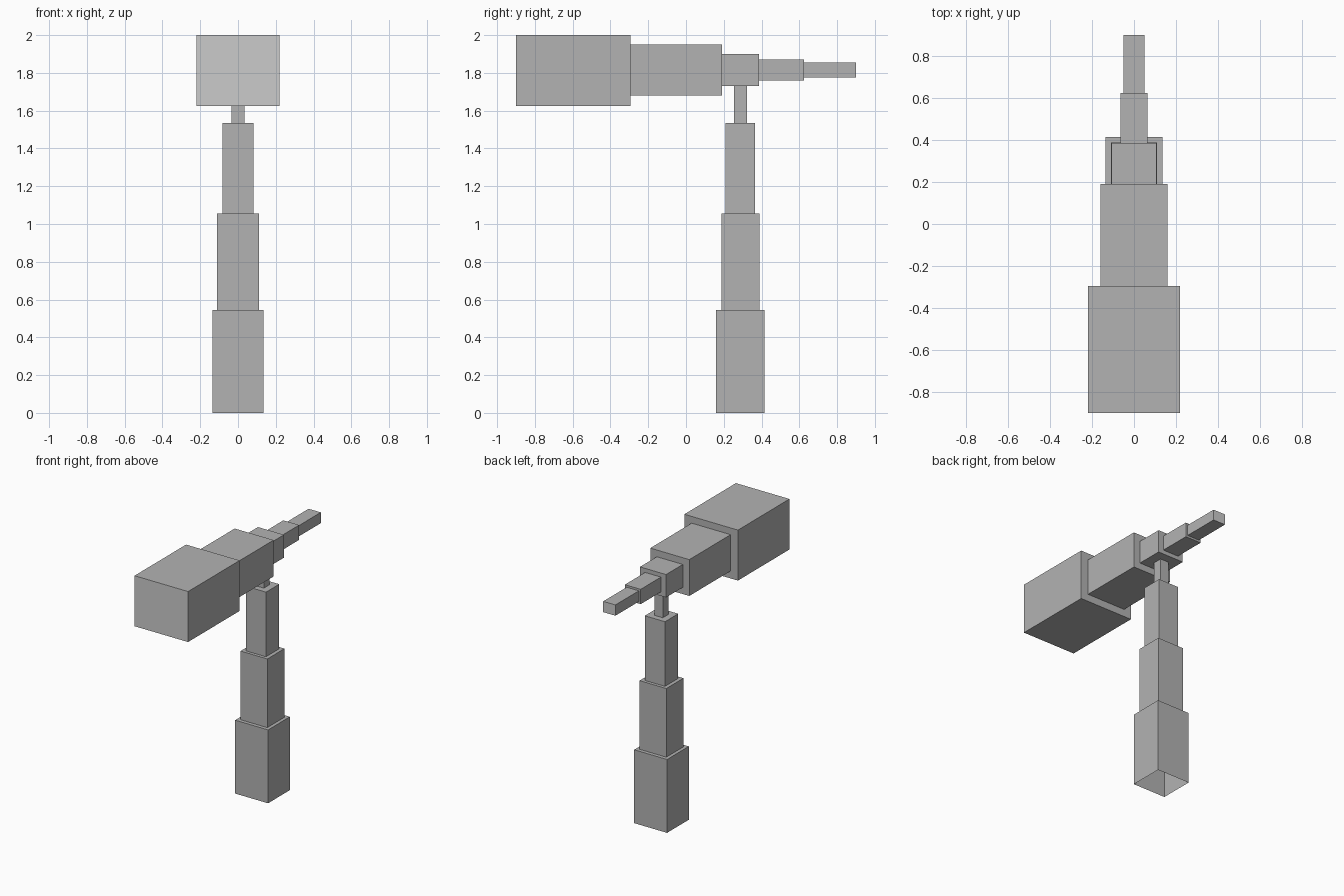
import bpy
import bmesh
from mathutils import Vector

cube = bpy.data.objects.get("Cube")
if cube:
    bpy.data.objects.remove(cube)


def make_material(name, value):
    mat = bpy.data.materials.new(name)
    mat.use_nodes = True
    colour = (value, value, value, 1)
    mat.diffuse_color = colour
    mat.node_tree.nodes["Principled BSDF"].inputs["Base Color"].default_value = colour
    return mat


grey = make_material("grey", 0.45)
light_grey = make_material("light grey", 0.60)


def stepped_tube(name, sections, place, capped):
    """Chain of square sections: (start, end, half width, low, high)."""
    bm = bmesh.new()
    rings = []
    for start, end, half, low, high in sections:
        for along in (start, end):
            corners = ((-half, low), (half, low), (half, high), (-half, high))
            rings.append([bm.verts.new(place(x, h, along)) for x, h in corners])
    for a, b in zip(rings, rings[1:]):
        for i in range(4):
            j = (i + 1) % 4
            bm.faces.new((a[i], a[j], b[j], b[i]))
    bm.faces.new(rings[-1]).material_index = capped
    if capped:
        bm.faces.new(rings[0]).material_index = 1
    bmesh.ops.recalc_face_normals(bm, faces=bm.faces)
    # An open tube needs its outward direction checked
    bm.normal_update()
    centre = sum((v.co for v in rings[0] + rings[1]), Vector()) / 8
    side = rings[0][0].link_loops[0].face
    for face in bm.faces:
        if set(rings[0][:2] + rings[1][:2]) == set(face.verts):
            side = face
    if side.normal.dot(side.calc_center_median() - centre) < 0:
        bmesh.ops.reverse_faces(bm, faces=bm.faces)
    mesh = bpy.data.meshes.new(name)
    bm.to_mesh(mesh)
    bm.free()
    mesh.materials.append(grey)
    mesh.materials.append(light_grey)
    obj = bpy.data.objects.new(name, mesh)
    bpy.context.collection.objects.link(obj)
    return obj


# Telescope barrel, front lens to rear eyepiece, with pale end faces
stepped_tube("barrel", [
    (-0.90, -0.295, 0.22, 1.625, 2.00),
    (-0.295, 0.19, 0.16, 1.68, 1.95),
    (0.19, 0.387, 0.107, 1.73, 1.90),
    (0.387, 0.625, 0.065, 1.76, 1.87),
    (0.625, 0.90, 0.05, 1.775, 1.855),
], lambda x, h, along: (x, along, h), True)

# Stepped column with an open foot and a thin neck under the barrel
stepped_tube("column", [
    (0.0, 0.545, 0.135, 0.16, 0.415),
    (0.545, 1.055, 0.11, 0.187, 0.388),
    (1.055, 1.535, 0.083, 0.21, 0.365),
    (1.535, 1.735, 0.035, 0.254, 0.322),
], lambda x, h, along: (x, h, along), False)
